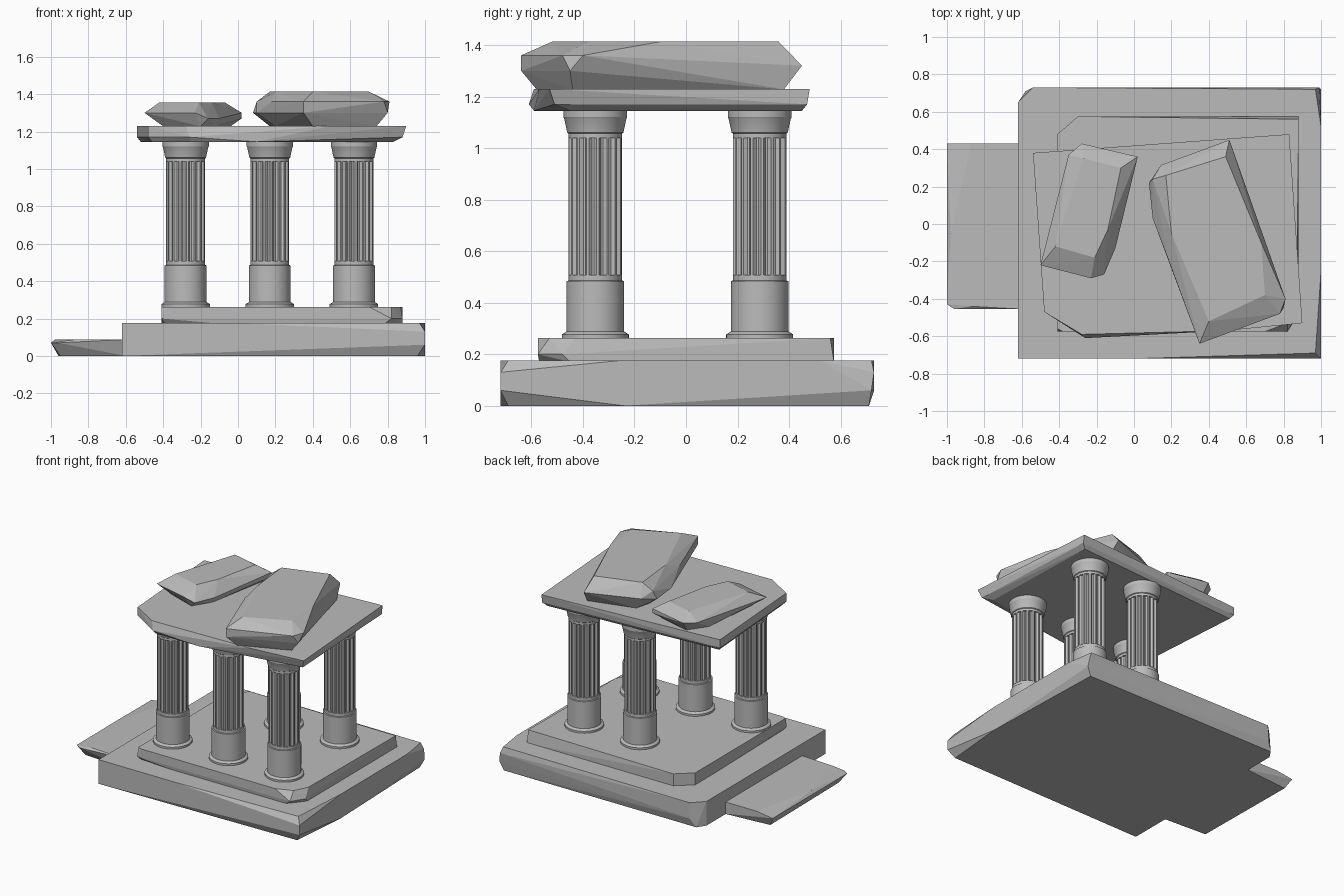
import bpy
import bmesh
from math import cos, sin, tau, radians

old = bpy.data.objects.get("Cube")
if old:
    bpy.data.objects.remove(old, do_unlink=True)

# One weathered stone colour
stone = bpy.data.materials.new("grey stone")
stone.use_nodes = True
grey = (0.5, 0.5, 0.5, 1)
stone.diffuse_color = grey
stone.node_tree.nodes["Principled BSDF"].inputs["Base Color"].default_value = grey


def finish(name, bm):
    """Turn a bmesh into a named stone object."""
    bmesh.ops.recalc_face_normals(bm, faces=bm.faces)
    mesh = bpy.data.meshes.new(name)
    bm.to_mesh(mesh)
    bm.free()
    mesh.materials.append(stone)
    obj = bpy.data.objects.new(name, mesh)
    bpy.context.collection.objects.link(obj)
    return obj


def rock(name, layers):
    """Flat-faced chipped block: the hull of a few corners, grouped by height."""
    bm = bmesh.new()
    for z, corners in layers.items():
        for x, y in corners:
            bm.verts.new((x, y, z))
    result = bmesh.ops.convex_hull(bm, input=bm.verts)
    loose = {g for g in result["geom_interior"] + result["geom_unused"]
             if isinstance(g, bmesh.types.BMVert)}
    bmesh.ops.delete(bm, geom=list(loose), context='VERTS')
    bmesh.ops.dissolve_limit(bm, angle_limit=radians(1), verts=bm.verts, edges=bm.edges)
    return finish(name, bm)


def column(name, x, y, profile, flutes=16):
    """Lathed column; rings marked as fluted have their grooves pushed inward."""
    bm = bmesh.new()
    count = flutes * 4
    rings = []
    for radius, z, fluted in profile:
        ring = []
        for i in range(count):
            r = radius * (0.87 if fluted and i % 4 > 1 else 1)
            a = tau * (i + 0.5) / count
            ring.append(bm.verts.new((r * cos(a), r * sin(a), z)))
        rings.append(ring)
    for low, high in zip(rings, rings[1:]):
        for i in range(count):
            j = (i + 1) % count
            bm.faces.new((low[i], low[j], high[j], high[i]))
    bm.faces.new(rings[0])
    bm.faces.new(rings[-1])
    obj = finish(name, bm)
    obj.location = (x, y, 0)
    bpy.ops.object.select_all(action='DESELECT')
    obj.select_set(True)
    bpy.context.view_layer.objects.active = obj
    bpy.ops.object.shade_smooth_by_angle(angle=radians(30))


# Ground slab with worn corners
rock("base_slab", {
    0: [(-.62, -.72), (-.62, .65), (-.58, .71), (.97, .71), (1, -.24), (.96, -.69)],
    .06: [(1, -.72), (1, .72), (-.54, .73)],
    .13: [(1, -.72), (.99, .73)],
    .176: [(-.62, -.72), (0, -.72), (.45, -.7), (.97, -.69), (1, -.25),
           (1, .52), (.97, .72), (-.54, .73), (-.62, .65)],
})

# Low entrance step
rock("entrance_step", {
    0: [(-.6, -.42), (-.95, -.4), (-.96, .4), (-.6, .43)],
    .07: [(-1, -.43), (-.96, -.455), (-1, .43)],
    .088: [(-.6, -.455), (-.87, -.44), (-.98, -.05), (-.87, .43), (-.6, .43)],
})

# Raised floor the columns stand on
rock("upper_floor", {
    .17: [(-.39, -.55), (-.07, -.57), (.78, -.57), (.88, -.45),
          (.88, .575), (-.3, .575), (-.41, .48)],
    .2: [(-.41, -.575), (.82, -.575), (.88, -.48)],
    .263: [(-.41, -.56), (-.38, -.575), (.7, -.575), (.82, -.53), (.87, -.43),
           (.88, .56), (-.3, .575), (-.41, .48)],
})

# Columns: foot, plain drum, fluted shaft, flared capital (radius, height, fluted)
profile = [
    (.13, .255, False), (.13, .277, False), (.112, .288, False), (.112, .484, False),
    (.104, .486, False), (.104, .507, False), (.104, .507, True), (.104, 1.04, True),
    (.104, 1.04, False), (.104, 1.056, False), (.109, 1.06, False),
    (.121, 1.115, False), (.124, 1.12, False), (.124, 1.15, False),
]
for row, y, places in (("front", -.352, ("left", "middle", "right")),
                       ("back", .286, ("left", "middle"))):
    for i, place in enumerate(places):
        column(f"{row}_{place}_column", .62 - .45 * i, y, profile)

# Roof slab
rock("roof_slab", {
    1.145: [(-.52, .36), (-.46, -.46), (-.25, -.59), (.1, -.59), (.83, -.45), (.8, .45)],
    1.17: [(-.54, .38), (-.48, -.47), (-.26, -.61), (.88, -.51), (.83, .47)],
    1.23: [(-.54, .38), (-.48, -.47), (-.28, -.59), (.5, -.57), (.9, -.53), (.83, .48)],
})

# Fallen blocks lying on the roof
rock("small_roof_block", {
    1.228: [(-.4, -.18), (-.2, -.25), (-.12, -.12), (-.04, .32), (-.27, .38), (-.36, .25)],
    1.27: [(-.16, -.27), (-.1, -.13), (.02, .36)],
    1.3: [(-.5, -.22), (-.23, -.29), (.02, .36), (-.28, .43), (-.35, .37)],
    1.355: [(-.42, -.12), (-.21, -.18), (-.14, -.03), (-.07, .3), (-.27, .35)],
})
rock("large_roof_block", {
    1.228: [(.17, .18), (.2, -.08), (.4, -.58), (.74, -.44), (.53, .38), (.2, .29)],
    1.3: [(.08, .22), (.1, .03), (.35, -.64), (.8, -.45)],
    1.32: [(.51, .45), (.145, .315)],
    1.36: [(.35, -.64), (.81, -.4), (.78, -.48), (.1, .24), (.18, -.18)],
    1.413: [(.17, .26), (.2, -.05), (.4, -.52), (.7, -.38), (.68, -.1), (.49, .36)],
})
